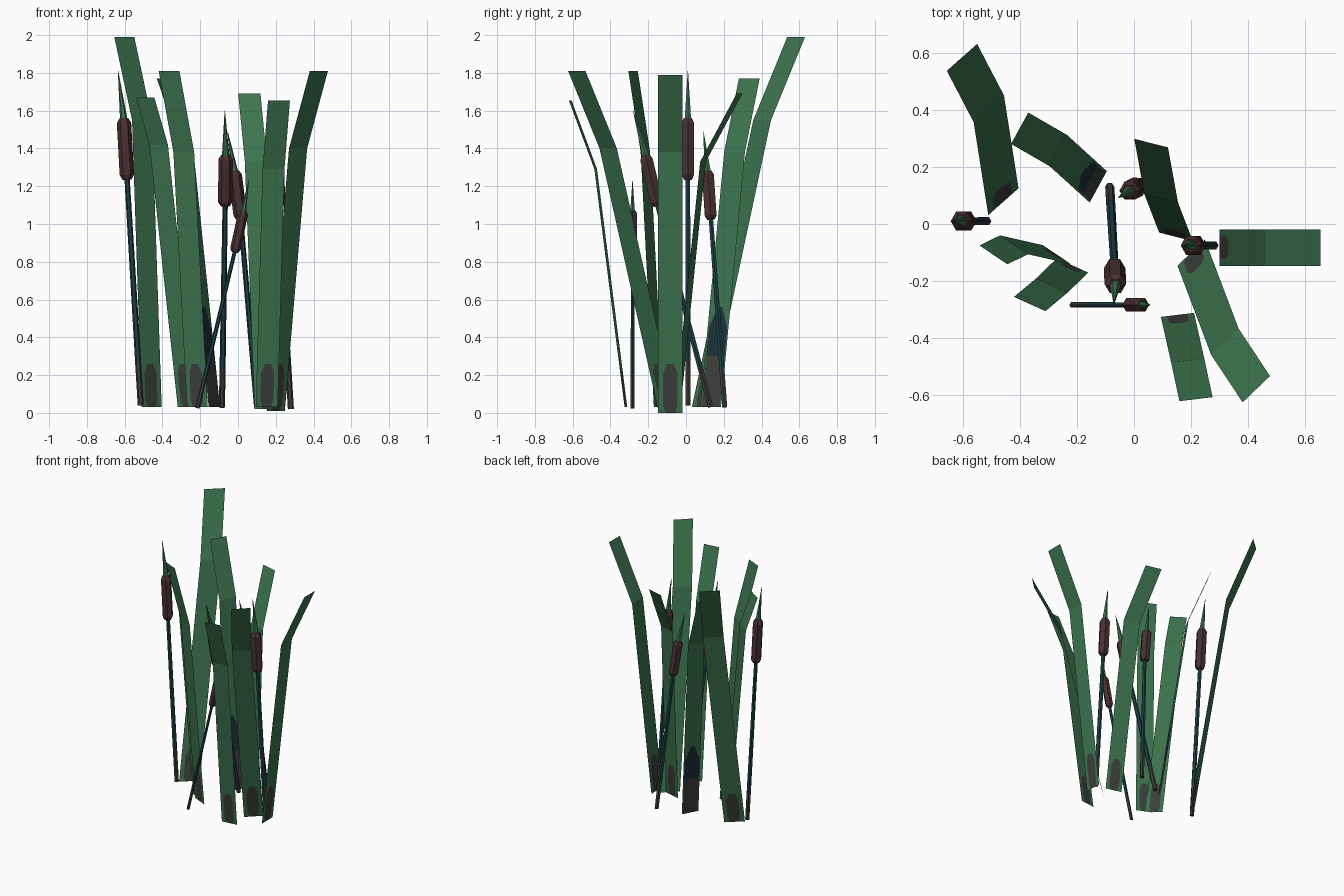
import bpy, bmesh, math
from mathutils import Vector

if "Cube" in bpy.data.objects:
    bpy.data.objects.remove(bpy.data.objects["Cube"])


def material(name, rgb):
    m = bpy.data.materials.new(name)
    m.diffuse_color = (*rgb, 1)
    m.use_nodes = True
    m.node_tree.nodes["Principled BSDF"].inputs["Base Color"].default_value = m.diffuse_color
    return m


LEAF = material("leaf green", (.045, .172, .077))
BASE = material("withered grey", (.045, .049, .044))
NAVY = material("dark blue green", (.011, .030, .040))
STEM = material("stem teal", (.013, .055, .062))
HEAD = material("seed head brown", (.068, .030, .032))


def finish(bm, name, mats):
    me = bpy.data.meshes.new(name)
    bm.to_mesh(me)
    bm.free()
    for m in mats:
        me.materials.append(m)
    bpy.context.collection.objects.link(bpy.data.objects.new(name, me))


def leaf(name, half, base, kink, tip, wide_patch=False):
    """Flat two-segment blade: centre points plus a half-width vector.
    Columns are cut so the withered patch at the foot is its own faces."""
    half = Vector((*half, 0))
    base, kink, tip = Vector(base), Vector(kink), Vector(tip)

    def at(z):
        return base.lerp(kink, (z - base.z) / (kink.z - base.z))
    if wide_patch:      # grey foot with a dark blue point above it
        rows = [(base, .06), (at(.30), .06), (at(.45), .06), (at(.56), .4)]
        paint = [1, 2, 2]
    else:               # rounded grey foot
        rows = [(base, .30), (at(base.z + .04), .2), (at(.21), .2), (at(.26), .36)]
        paint = [1, 1, 1]
    rows += [(kink, .36), (tip, .36)]
    bm = bmesh.new()
    grid = [[bm.verts.new(c + half * (2 * u - 1)) for u in (0, e, 1 - e, 1)]
            for c, e in rows]
    for r in range(len(grid) - 1):
        for c in range(3):
            f = bm.faces.new((grid[r][c], grid[r][c + 1],
                              grid[r + 1][c + 1], grid[r + 1][c]))
            if c == 1 and r < 3:
                f.material_index = paint[r]
    finish(bm, name, [LEAF, BASE, NAVY])


def tube(name, rings, mats, rule=None, sides=6):
    """Low-poly tube through (centre, radius) rings, square to its axis."""
    axis = (rings[-1][0] - rings[0][0]).normalized()
    v = axis.cross(Vector((1, 0, 0))).normalized()
    u = v.cross(axis)
    bm = bmesh.new()
    loops = [[bm.verts.new(c + r * (u * math.cos(a) + v * math.sin(a)))
              for a in (math.tau * i / sides for i in range(sides))]
             for c, r in rings]
    for k in range(len(loops) - 1):
        for i in range(sides):
            j = (i + 1) % sides
            f = bm.faces.new((loops[k][i], loops[k][j],
                              loops[k + 1][j], loops[k + 1][i]))
            f.material_index = rule(k) if rule else 0
    bm.faces.new(loops[0]).material_index = rule(0) if rule else 0
    bm.faces.new(loops[-1]).material_index = rule(len(loops) - 2) if rule else 0
    bmesh.ops.recalc_face_normals(bm, faces=bm.faces)
    finish(bm, name, mats)


def cattail(n, base, low, high, tip, s=1.0):
    base, low, high, tip = map(Vector, (base, low, high, tip))
    # stem with grey foot
    tube(f"stem_{n}", [(base, .016 * s), (base.lerp(low, .2), .016 * s),
                       (low.lerp(high, .05), .014 * s)],
         [BASE, STEM], lambda k: k)
    # chamfered seed head
    tube(f"seed_head_{n}", [(low, .024 * s), (low.lerp(high, .08), .038 * s),
                            (low.lerp(high, .92), .038 * s), (high, .024 * s)], [HEAD])
    # pointed spike
    tube(f"spike_{n}", [(high.lerp(low, .03), .020 * s), (tip, .001)], [LEAF])


# cattails: foot, head bottom, head top, spike tip
cattail(1, (-.515, .01, .04), (-.587, .01, 1.235), (-.605, .01, 1.56), (-.635, .01, 1.81))
cattail(2, (.28, -.075, .02), (.215, -.075, 1.09), (.2, -.075, 1.38), (.175, -.075, 1.62))
cattail(3, (-.085, .13, .03), (-.068, -.15, 1.095), (-.065, -.215, 1.365), (-.07, -.28, 1.6))
cattail(4, (.1, .205, .03), (.015, .132, 1.025), (-.018, .115, 1.28), (-.055, .092, 1.49), .95)
cattail(5, (-.215, -.283, .025), (-.018, -.283, .85), (.03, -.283, 1.07), (.057, -.283, 1.23), .72)

# leaves: half-width vector, foot, kink, tip
leaf("leaf_1", (.053, .047), (-.457, .078, .03), (-.508, .403, 1.55), (-.602, .583, 1.99))
leaf("leaf_2", (.030, .055), (-.125, .13, .03), (-.265, .257, 1.38), (-.4, .335, 1.77), True)
leaf("leaf_3", (.049, -.033), (-.27, -.107, .03), (-.42, -.073, 1.42), (-.492, -.108, 1.67))
leaf("leaf_4", (.055, -.025), (-.215, -.145, .03), (-.287, -.215, 1.38), (-.365, -.28, 1.81))
leaf("leaf_5", (.059, -.015), (.147, -.045, .02), (.095, .09, 1.33), (.06, .283, 1.69))
leaf("leaf_6", (0, .064), (.3, -.083, 0), (.46, -.083, 1.38), (.652, -.083, 1.79))
leaf("leaf_7", (.048, .046), (.2, -.1, .01), (.318, -.412, 1.4), (.428, -.578, 1.81))
leaf("leaf_8", (.058, .007), (.152, -.318, .03), (.188, -.478, 1.29), (.217, -.613, 1.655))
